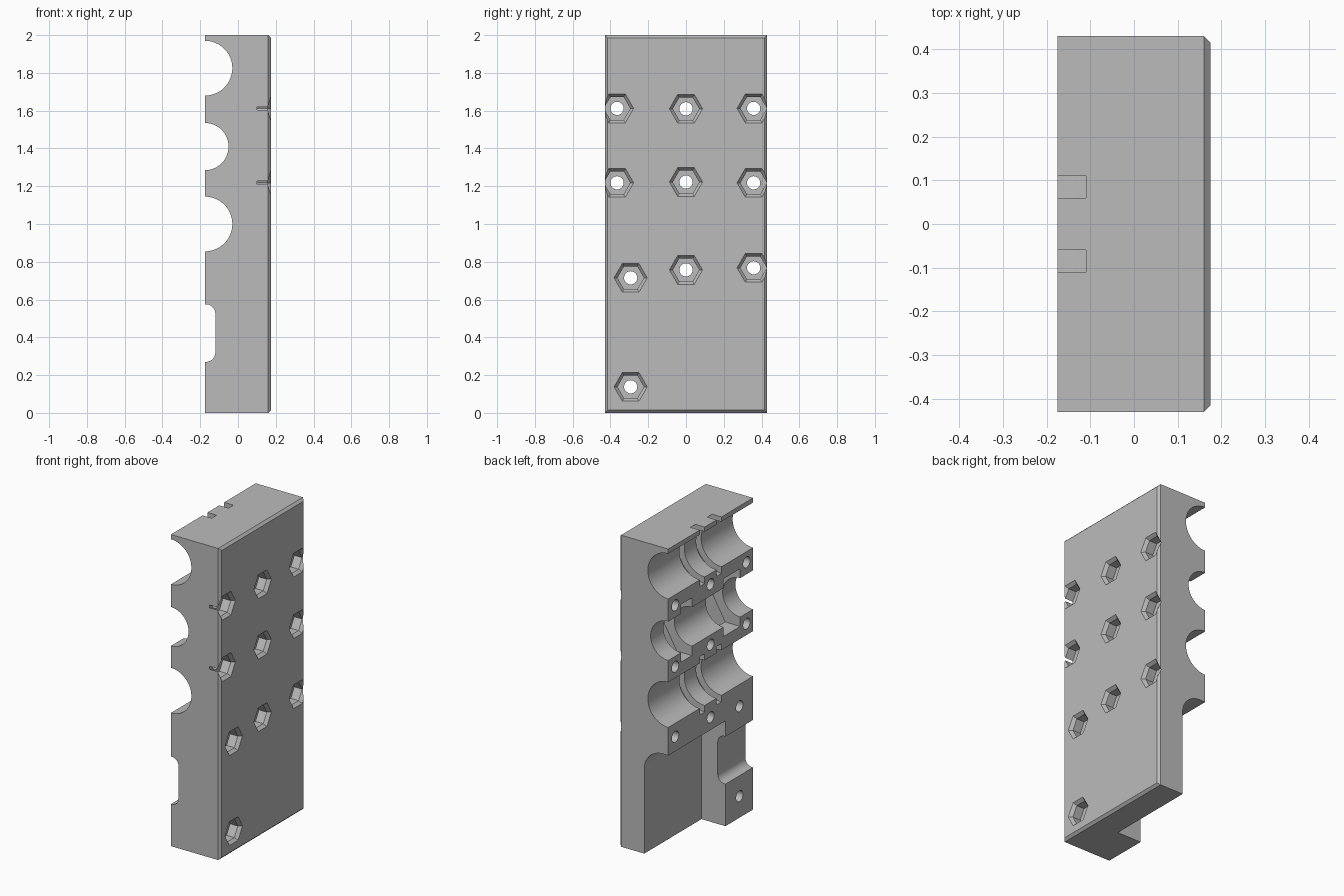
import bpy, bmesh, math

if "Cube" in bpy.data.objects:
    bpy.data.objects.remove(bpy.data.objects["Cube"], do_unlink=True)

grey = bpy.data.materials.new("plain grey")
grey.use_nodes = True
colour = (0.5, 0.5, 0.5, 1)
grey.diffuse_color = colour
grey.node_tree.nodes["Principled BSDF"].inputs["Base Color"].default_value = colour


def loft(name, axis, sections):
    """Closed solid through sections (position on axis, 2D outline)."""
    bm = bmesh.new()
    rings = []
    for t, pts in sections:
        rings.append([bm.verts.new((t, a, b) if axis == "x" else (a, t, b)) for a, b in pts])
    n = len(rings[0])
    for r, s in zip(rings, rings[1:]):
        for i in range(n):
            j = (i + 1) % n
            bm.faces.new((r[i], r[j], s[j], s[i]))
    bm.faces.new(rings[0])
    bm.faces.new(rings[-1])
    bmesh.ops.recalc_face_normals(bm, faces=bm.faces)
    mesh = bpy.data.meshes.new(name)
    bm.to_mesh(mesh)
    bm.free()
    mesh.materials.append(grey)
    obj = bpy.data.objects.new(name, mesh)
    bpy.context.collection.objects.link(obj)
    return obj


def arc(ca, cb, r, start, end, steps):
    return [(ca + r * math.cos(math.radians(start + (end - start) * i / steps)),
             cb + r * math.sin(math.radians(start + (end - start) * i / steps)))
            for i in range(steps + 1)]


def ngon(ca, cb, r, sides):
    return arc(ca, cb, r, 0, 360, sides)[:-1]


def rect(a0, a1, b0, b1):
    return [(a0, b0), (a1, b0), (a1, b1), (a0, b1)]


# Main block, bevelled round its right face
FACE = -0.175
c = 0.015
block = loft("clamp_block", "x", [
    (FACE, rect(-0.43, 0.43, 0, 2)),
    (0.16, rect(-0.43, 0.43, 0, 2)),
    (0.175, rect(-0.43 + c, 0.43 - c, c, 2 - c))])

bpy.context.view_layer.objects.active = block


def cut(axis, sections):
    cutter = loft("cutter", axis, sections)
    cutter.hide_render = True
    mod = block.modifiers.new("cut", "BOOLEAN")
    mod.operation = "DIFFERENCE"
    mod.solver = "EXACT"
    mod.object = cutter
    bpy.ops.object.modifier_apply(modifier=mod.name)
    bpy.data.objects.remove(cutter, do_unlink=True)


def cut_along_y(profile, y0, y1):
    cut("y", [(y0, profile), (y1, profile)])


# Half-round channels, the outer two with a pair of ring slots
for z, r in ((1.825, 0.145), (1.41, 0.125), (1.0, 0.145)):
    cut_along_y(ngon(FACE, z, r, 64), -0.5, 0.5)
    if r > 0.13:
        for y in (-0.085, 0.085):
            cut_along_y(ngon(FACE, z, 0.187, 64), y - 0.025, y + 0.025)

# Large hexagonal nut pockets in the middle channel
for y0, y1 in ((-0.30, -0.13), (0.19, 0.30)):
    cut_along_y(ngon(FACE, 1.41, 0.2136, 6), y0, y1)

# Deep lower recess with a rounded top corner
cut_along_y([(-0.3, -0.1), (-0.005, -0.1)]
            + arc(-0.135, 0.545, 0.13, 0, 90, 16) + [(-0.3, 0.675)], -0.15, 0.5)

# Shallow rounded notch across the remaining post
cut_along_y([(-0.3, 0.27)] + arc(-0.17, 0.32, 0.05, -90, 0, 10)
            + arc(-0.17, 0.525, 0.05, 0, 90, 10) + [(-0.3, 0.575)], -0.5, 0.0)

# Bolt holes with flared hexagonal nut traps on the right face
bolts = [(-0.365, 1.612), (0, 1.61), (0.358, 1.612),
         (-0.365, 1.218), (0, 1.222), (0.358, 1.218),
         (-0.293, 0.715), (0, 0.757), (0.358, 0.768), (-0.293, 0.138)]
for y, z in bolts:
    hole = ngon(y, z, 0.035, 32)
    cut("x", [(-0.3, hole), (0.3, hole)])
    cut("x", [(0.1, ngon(y, z, 0.07, 6)), (0.155, ngon(y, z, 0.07, 6)),
              (0.185, ngon(y, z, 0.097, 6))])

bpy.ops.object.select_all(action="DESELECT")
block.select_set(True)
bpy.ops.object.shade_smooth_by_angle(angle=math.radians(25))
